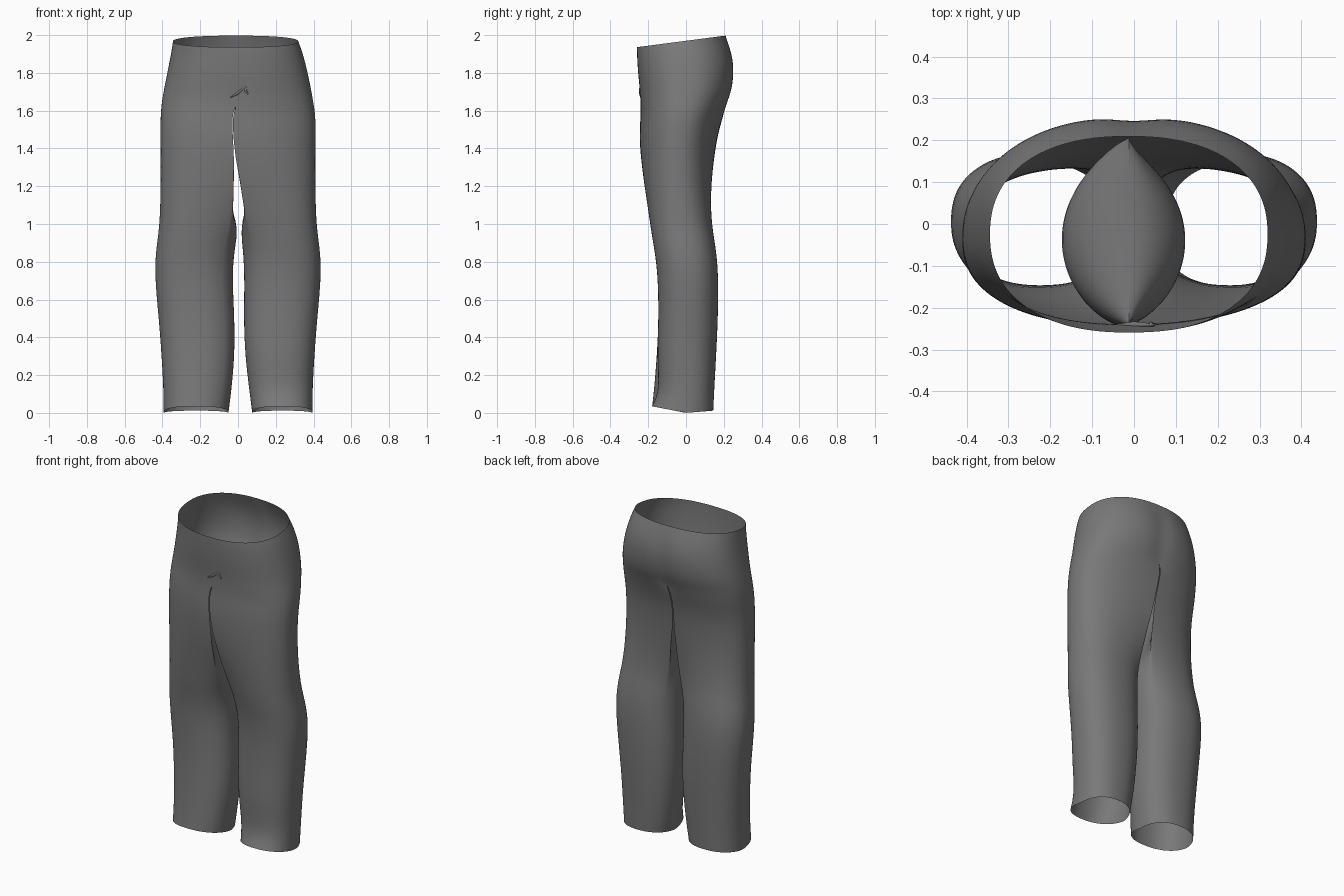
import bpy, bmesh, math

if "Cube" in bpy.data.objects:
    bpy.data.objects.remove(bpy.data.objects["Cube"], do_unlink=True)

HALF = 24          # segments in half a ring
FULL = HALF * 2

# Plain grey cloth
GREY = (0.19, 0.19, 0.19, 1)
cloth = bpy.data.materials.new("grey_cloth")
cloth.use_nodes = True
cloth.diffuse_color = GREY
shader = cloth.node_tree.nodes["Principled BSDF"]
shader.inputs["Base Color"].default_value = GREY
shader.inputs["Roughness"].default_value = 0.8

# Body sections: height, right edge, left edge, front, back
BODY = [(1.97, -.345, .32, -.26, .21),
        (1.9, -.355, .345, -.26, .25),
        (1.8, -.375, .37, -.255, .26),
        (1.7, -.395, .39, -.243, .245),
        (1.64, -.405, .4, -.24, .22)]

# Leg sections: height, outer edge, right inner, left inner, front, back
LEGS = [(1.58, .41, -.03, -.03, -.24, .2),
        (1.5, .412, -.028, -.028, -.245, .175),
        (1.4, .41, -.022, -.022, -.245, .155),
        (1.2, .41, -.004, -.002, -.23, .14),
        (1.0, .415, .006, .01, -.195, .14),
        (.9, .43, -.012, .022, -.175, .155),
        (.75, .445, -.033, .036, -.15, .173),
        (.5, .42, -.018, .03, -.145, .17),
        (.3, .405, -.018, .038, -.155, .16),
        (.12, .395, -.035, .06, -.17, .15),
        (0, .395, -.05, .075, -.18, .145)]


def rounded(degrees, power=2.3):
    """Point on a slightly squared unit circle."""
    t = math.radians(degrees)
    return [math.copysign(abs(v) ** (2 / power), v) if abs(v) > 1e-6 else 0
            for v in (math.cos(t), math.sin(t))]


def smooth_step(v):
    v = max(0, min(1, v))
    return v * v * (3 - 2 * v)


def body_ring(bm, row, is_rim):
    z, right, left, front, back = row
    ring = []
    for k in range(FULL):
        c, s = rounded(360 * k / FULL - 90)
        x = (left + right) / 2 + c * (left - right) / 2
        y = (front + back) / 2 + s * (back - front) / 2
        if s > 0 and not is_rim:      # shallow hollow down the seat
            y -= .012 * math.exp(-(x / .05) ** 2)
        height = z + (.03 * y / .23 if is_rim else 0)
        ring.append(bm.verts.new((x, y, height)))
    return ring


def leg_ring(bm, row, side):
    z, outer, inner_r, inner_l, front, back = row
    inner = inner_l if side > 0 else inner_r
    outer *= side
    if side > 0 and 0 < z < .2:       # pinch above the left hem
        front += .03
    mid, depth = (front + back) / 2, (back - front) / 2
    round_leg = smooth_step((1.35 - z) / .5)
    hollow = .15 * min(1, (1.64 - z) / .12) ** .5 * smooth_step((z - .9) / .5)
    ring = []
    for k in range(FULL):
        # Thigh shape: half of the body outside, hollow inside
        if k <= HALF:
            c, s = rounded(180 * k / HALF - 90)
            thigh = (inner + c * (outer - inner), mid + s * depth)
            angle = 270 * k / HALF - 135
        else:
            u = (k - HALF) / HALF
            thigh = (inner + side * hollow * math.sin(math.pi * u) ** 1.3,
                     mid + depth * math.cos(math.pi * u))
            angle = 135 + 90 * u
        # Lower leg shape: a full tube
        c, s = rounded(angle)
        tube = ((inner + outer) / 2 + c * (outer - inner) / 2, mid + s * depth)
        x, y = [a + (b - a) * round_leg for a, b in zip(thigh, tube)]
        height = z
        if z == 0:                    # hem lifts at the front
            height = .035 * max(0, -y / .18) + .012 * max(0, y / .145)
        ring.append(bm.verts.new((x, y, height)))
    return ring


def bridge(bm, a, b):
    for k in range(len(a)):
        n = (k + 1) % len(a)
        bm.faces.new((a[k], a[n], b[n], b[k]))


# Trousers: body, saddle between the legs, then both legs
bm = bmesh.new()
crease = bm.edges.layers.float.new("crease_edge")
rings = [body_ring(bm, row, i == 0) for i, row in enumerate(BODY)]
for a, b in zip(rings, rings[1:]):
    bridge(bm, a, b)
last = rings[-1]
start, end = last[HALF].co, last[0].co
saddle = []
for j in range(1, HALF):
    u = j / HALF
    p = start.lerp(end, (1 - math.cos(math.pi * u)) / 2)
    p.z -= .02 * math.sin(math.pi * u)
    saddle.append(bm.verts.new(p))

for side in (1, -1):
    outside = [last[(side * k) % FULL] for k in range(HALF + 1)]
    previous = outside + saddle
    for row in LEGS:
        ring = leg_ring(bm, row, side)
        bridge(bm, previous, ring)
        if row[0] > 1.1:              # crisp seams front and back
            for k in (0, HALF):
                edge = bm.edges.get((previous[k], ring[k]))
                edge[crease] = .8
        previous = ring

bmesh.ops.recalc_face_normals(bm, faces=bm.faces)
mesh = bpy.data.meshes.new("trousers")
bm.to_mesh(mesh)
bm.free()
mesh.materials.append(cloth)
trousers = bpy.data.objects.new("trousers", mesh)
bpy.context.collection.objects.link(trousers)


def select_only(obj):
    bpy.ops.object.select_all(action="DESELECT")
    obj.select_set(True)
    bpy.context.view_layer.objects.active = obj


select_only(trousers)
bpy.ops.object.shade_smooth_by_angle(angle=math.radians(70))
subdivision = trousers.modifiers.new("soft_cloth", "SUBSURF")
subdivision.levels = subdivision.render_levels = 2


# Small puckered fold above the front seam
def fold(name, points):
    curve = bpy.data.curves.new(name, "CURVE")
    curve.dimensions = "3D"
    curve.bevel_depth = .008
    curve.bevel_resolution = 2
    spline = curve.splines.new("BEZIER")
    spline.bezier_points.add(len(points) - 1)
    for i, (point, (x, z)) in enumerate(zip(spline.bezier_points, points)):
        point.co = (x, -.241, z)
        point.radius = .3 if i in (0, len(points) - 1) else 1
        point.handle_left_type = point.handle_right_type = "AUTO"
    curve.materials.append(cloth)
    obj = bpy.data.objects.new(name, curve)
    bpy.context.collection.objects.link(obj)
    select_only(obj)
    bpy.ops.object.convert(target="MESH")
    bpy.ops.object.shade_smooth_by_angle(angle=math.radians(60))


fold("front_pucker_long", [(-.04, 1.67), (0, 1.695), (.05, 1.74)])
fold("front_pucker_short", [(.05, 1.74), (.04, 1.71), (.055, 1.685)])
